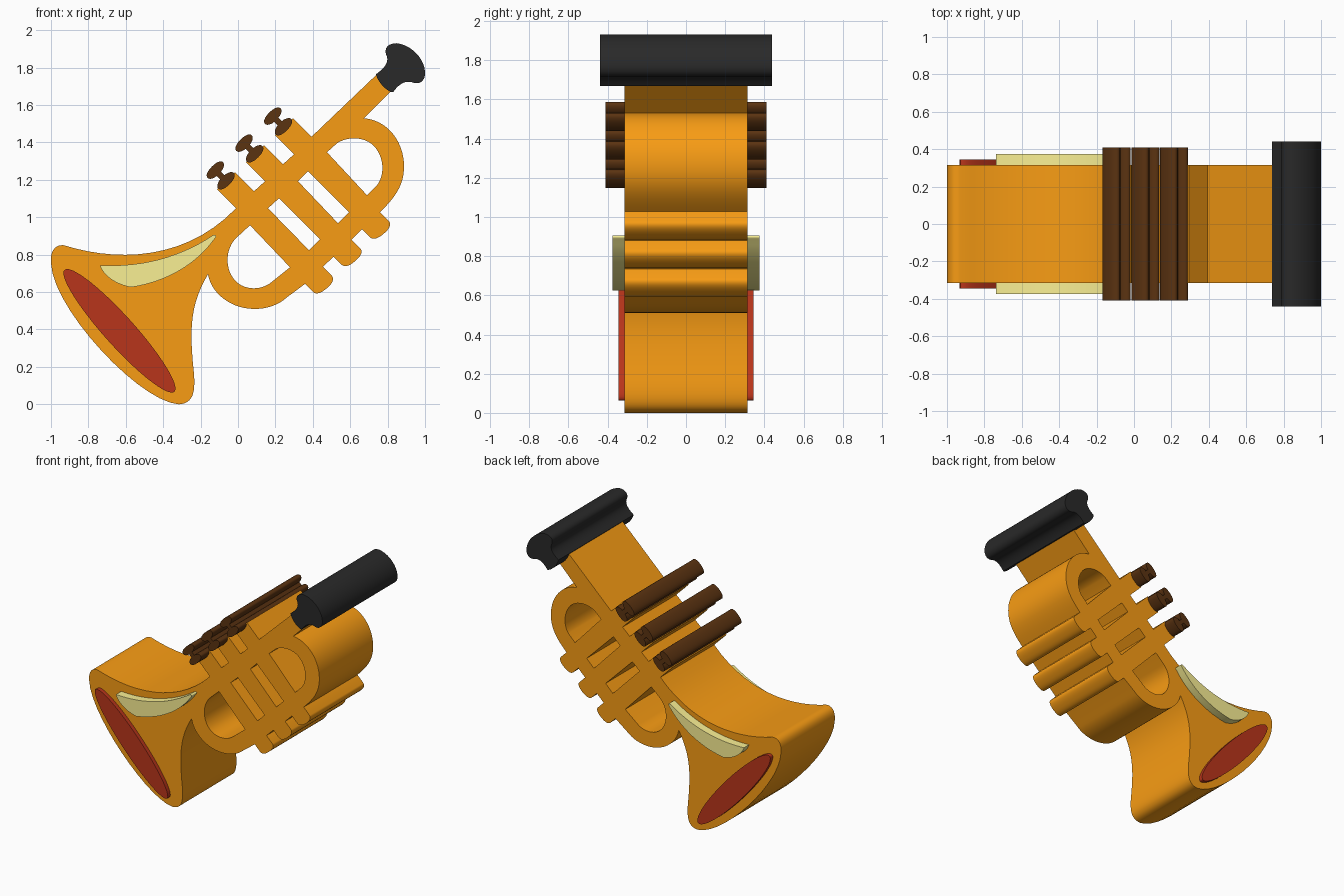
import bpy, bmesh, math
from mathutils import Vector, Color

if "Cube" in bpy.data.objects:
    bpy.data.objects.remove(bpy.data.objects["Cube"])

U = 187.0  # drawing units per model unit


def material(name, rgb):
    m = bpy.data.materials.new(name)
    m.diffuse_color = (*Color([c / 255 for c in rgb]).from_srgb_to_scene_linear(), 1)
    m.use_nodes = True
    m.node_tree.nodes["Principled BSDF"].inputs["Base Color"].default_value = m.diffuse_color
    return m


def trace(path, steps=14):
    """Pairs are straight lines, six numbers are a cubic curve."""
    pts = [Vector(path[0])]
    for seg in path[1:]:
        if len(seg) == 2:
            pts.append(Vector(seg))
            continue
        a, b, c, d = pts[-1], Vector(seg[:2]), Vector(seg[2:4]), Vector(seg[4:])
        for i in range(1, steps + 1):
            t = i / steps
            s = 1 - t
            pts.append(a * s**3 + b * (3 * s * s * t) + c * (3 * s * t * t) + d * t**3)
    if (pts[0] - pts[-1]).length < 0.01:
        pts.pop()
    return pts


def plate(name, outlines, half_depth, mat):
    """Fill outlines (inner ones become holes) and extrude along y."""
    cu = bpy.data.curves.new(name, 'CURVE')
    cu.dimensions, cu.fill_mode, cu.extrude = '2D', 'BOTH', half_depth
    for pts in outlines:
        sp = cu.splines.new('POLY')
        sp.points.add(len(pts) - 1)
        for p, q in zip(sp.points, pts):
            p.co = ((q[0] - 238) / U, (405 - q[1]) / U, 0, 1)
        sp.use_cyclic_u = True
    ob = bpy.data.objects.new(name, cu)
    bpy.context.collection.objects.link(ob)
    ob.rotation_euler.x = math.pi / 2
    bpy.ops.object.select_all(action='DESELECT')
    ob.select_set(True)
    bpy.context.view_layer.objects.active = ob
    bpy.ops.object.convert(target='MESH')
    ob = bpy.context.object
    bpy.ops.object.transform_apply(location=False, rotation=True, scale=False)
    bm = bmesh.new()
    bm.from_mesh(ob.data)
    bmesh.ops.remove_doubles(bm, verts=bm.verts, dist=0.0001)
    bmesh.ops.recalc_face_normals(bm, faces=bm.faces)
    bm.to_mesh(ob.data)
    bm.free()
    bpy.ops.object.shade_smooth_by_angle(angle=math.radians(30))
    ob.data.materials.clear()
    ob.data.materials.append(mat)
    return ob


brass = material("brass", (248, 156, 20))
red = material("bell_red", (185, 53, 27))
cream = material("cream", (250, 240, 148))
brown = material("brown", (91, 51, 17))
black = material("black", (41, 41, 41))

# Body outline: bell top, upper valve casings, lead pipe, loops, lower casings
body = [(51, 264), (50, 252, 55, 245, 64, 246), (118, 263, 186, 261, 236, 209)]
for i in range(3):
    x, y = 236 + 29 * i, 209 - 27 * i
    body += [(x, y), (x - 19, y - 19), (x - 1, y - 36), (x + 18, y - 17)]
body += [(311, 138), (378, 74), (394, 89), (364, 119),
         (388, 121, 404, 143, 404, 167), (404, 187, 394, 199, 380, 213)]
for i in range(3):
    x, y = 380 - 28.5 * i, 213 + 27.3 * i
    body += [(x, y), (x + 9, y + 9), (x + 12, y + 13, x + 8, y + 18, x + 3, y + 22),
             (x - 3, y + 27, x - 8, y + 28, x - 11, y + 24), (x - 18, y + 17)]
body += [(287, 298), (272, 312, 246, 313, 229, 303), (217, 296, 210, 286, 208, 275),
         (190, 305, 190, 330, 193, 365), (196, 390, 195, 404, 179, 405),
         (140, 403, 53, 310, 51, 264)]

# Openings between the tubes
holes = [
    [(250, 226), (237, 238), (226, 248, 225, 266, 232, 277),
     (240, 291, 259, 292, 270, 284), (290, 268)],
    [(268, 209), (279, 199), (320, 240), (309, 251)],
    [(298, 182), (308, 172), (349, 213), (338, 224)],
    [(327, 153), (337, 144), (349, 136, 367, 138, 375, 148),
     (385, 160, 384, 177, 377, 186), (367, 196)],
]
plate("trumpet_body", [trace(body)] + [trace(h) for h in holes], 0.315, brass)

# Bell opening
ang = math.radians(48)
ellipse = []
for i in range(64):
    t = math.tau * i / 64
    a, b = 82 * math.cos(t), 15 * math.sin(t)
    ellipse.append((119.5 + a * math.cos(ang) - b * math.sin(ang),
                    331.5 + a * math.sin(ang) + b * math.cos(ang)))
plate("bell_opening", [ellipse], 0.345, red)

# Bell highlight
plate("bell_highlight", [trace([
    (100, 266), (140, 268, 178, 259, 213, 236), (216, 235, 217, 237, 215, 239),
    (196, 266, 165, 283, 131, 288), (115, 285, 103, 276, 100, 266)])], 0.375, cream)

# Valve pistons: half profile mirrored, then tilted with the pipe
half = trace([(0, -5), (7, -5, 11, -3, 11, 0), (11, 3, 6, 5, 3, 5), (3, 10),
              (6, 10, 11, 12, 11, 15), (11, 18, 7, 20, 0, 20)], 8)
profile = half + [Vector((-p.x, p.y)) for p in reversed(half[1:-1])]
k = math.sqrt(0.5)
for i in range(3):
    cx, cy = 226 + 28.7 * i, 181.5 - 27 * i
    pts = [(cx + k * (p.x - p.y), cy - k * (p.x + p.y)) for p in profile]
    plate(f"valve_piston_{i + 1}", [pts], 0.41, brown)

# Mouthpiece
plate("mouthpiece", [trace([
    (376, 75), (384, 69, 390, 63, 386, 55), (384, 48, 389, 44, 397, 44),
    (412, 46, 425, 60, 425, 74), (425, 82, 419, 86, 412, 83),
    (404, 81, 398, 86, 393, 93), (388, 93, 378, 84, 376, 75)])], 0.44, black)
